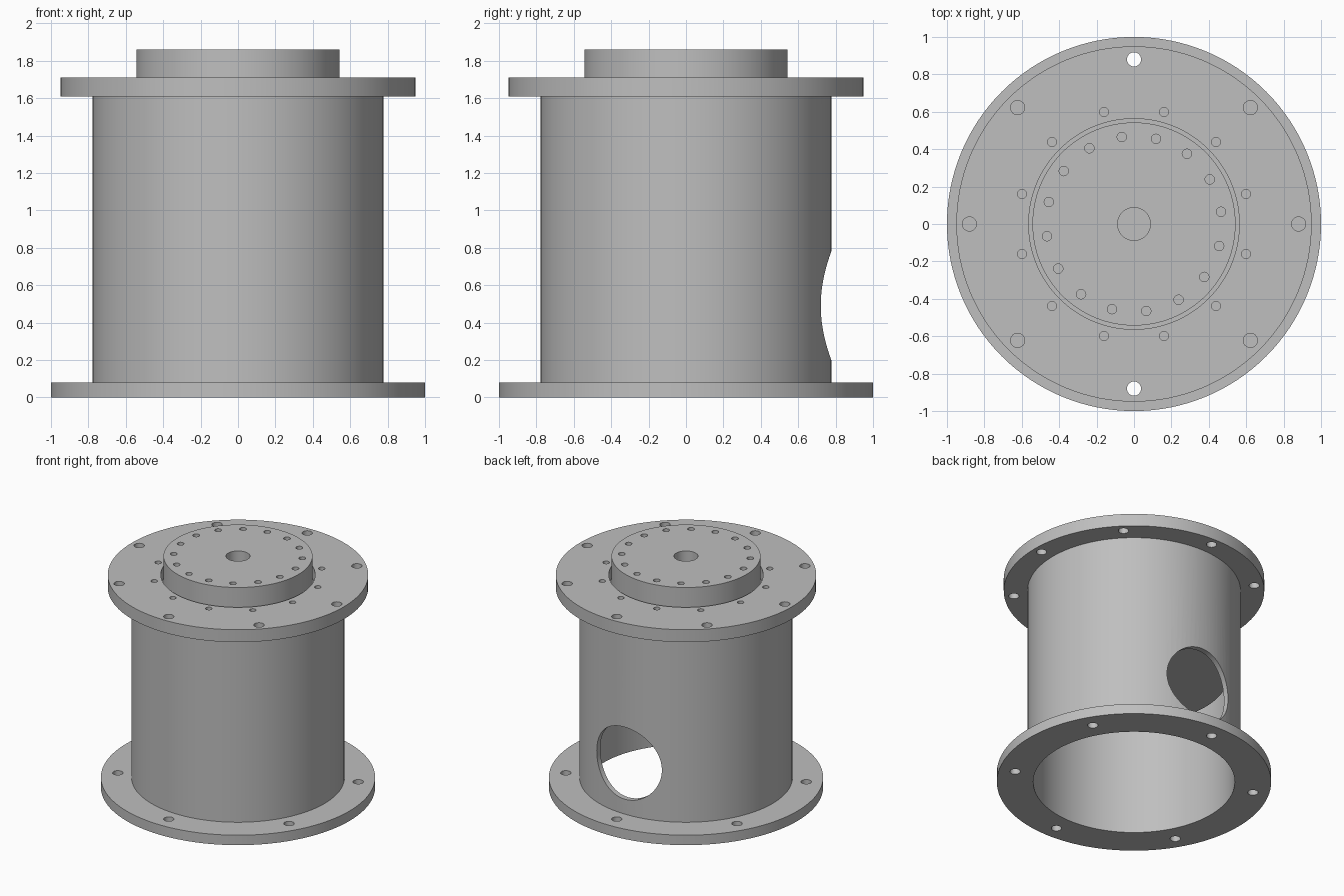
import bpy, bmesh
from math import cos, sin, radians, tau
from mathutils import Matrix

default = bpy.data.objects.get("Cube")
if default:
    bpy.data.objects.remove(default, do_unlink=True)

# One plain grey for every part
grey = bpy.data.materials.new("machined grey")
grey.use_nodes = True
colour = (0.52, 0.52, 0.52, 1)
grey.diffuse_color = colour
grey.node_tree.nodes["Principled BSDF"].inputs["Base Color"].default_value = colour


def finish(name, bm):
    bmesh.ops.recalc_face_normals(bm, faces=bm.faces)
    mesh = bpy.data.meshes.new(name)
    bm.to_mesh(mesh)
    bm.free()
    mesh.materials.append(grey)
    obj = bpy.data.objects.new(name, mesh)
    bpy.context.collection.objects.link(obj)
    return obj


def add_cylinder(bm, radius, z0, z1, x=0, y=0, segments=32):
    bmesh.ops.create_cone(bm, cap_ends=True, segments=segments, radius1=radius,
                          radius2=radius, depth=z1 - z0,
                          matrix=Matrix.Translation((x, y, (z0 + z1) / 2)))


def disc(name, radius, z0, z1, segments=128):
    bm = bmesh.new()
    add_cylinder(bm, radius, z0, z1, segments=segments)
    return finish(name, bm)


def ring(name, inner, outer, z0, z1, segments=128):
    """Hollow cylinder with a rectangular cross-section."""
    bm = bmesh.new()
    profile = [(inner, z0), (outer, z0), (outer, z1), (inner, z1)]
    loops = [[bm.verts.new((r * cos(tau * i / segments), r * sin(tau * i / segments), z))
              for i in range(segments)] for r, z in profile]
    for k in range(4):
        a, b = loops[k], loops[(k + 1) % 4]
        for i in range(segments):
            j = (i + 1) % segments
            bm.faces.new((a[i], a[j], b[j], b[i]))
    return finish(name, bm)


def bolt_circle(bm, count, circle, start, radius, z0, z1):
    for i in range(count):
        a = radians(start) + tau * i / count
        add_cylinder(bm, radius, z0, z1, circle * cos(a), circle * sin(a))


def cut(obj, bm):
    """Subtract the cutter mesh and throw it away."""
    cutter = finish("cutter", bm)
    cutter.hide_render = True
    mod = obj.modifiers.new("holes", "BOOLEAN")
    mod.operation = "DIFFERENCE"
    mod.solver = "EXACT"
    mod.object = cutter
    bpy.context.view_layer.objects.active = obj
    bpy.ops.object.modifier_apply(modifier=mod.name)
    bpy.data.objects.remove(cutter, do_unlink=True)


# Base flange with six bolt holes
base = ring("base_flange", 0.735, 1.0, 0, 0.08)
bm = bmesh.new()
bolt_circle(bm, 6, 0.88, 90, 0.038, -0.1, 0.2)
cut(base, bm)

# Tube with a round access opening through the back wall
tube = ring("tube", 0.735, 0.777, 0.08, 1.61)
bm = bmesh.new()
add_cylinder(bm, 0.29, 0.3, 1.2, segments=96)
bmesh.ops.transform(bm, verts=bm.verts,
                    matrix=Matrix.Translation((0, 0, 0.49)) @ Matrix.Rotation(radians(-90), 4, "X"))
cut(tube, bm)

# Top flange with outer and inner bolt circles
top = ring("top_flange", 0.563, 0.95, 1.61, 1.71)
bm = bmesh.new()
bolt_circle(bm, 8, 0.88, 0, 0.038, 1.5, 1.8)
bolt_circle(bm, 12, 0.62, 15, 0.024, 1.5, 1.8)
cut(top, bm)

# Rotating disc with blind bolt holes and a centre bore
rotor = disc("rotor_disc", 0.543, 1.61, 1.86)
bm = bmesh.new()
bolt_circle(bm, 16, 0.47, 8, 0.025, 1.72, 2)
add_cylinder(bm, 0.088, 1.66, 2, segments=48)
cut(rotor, bm)

# Drive housing hanging inside the tube
housing = disc("drive_housing", 0.685, 0.89, 1.61)

for obj in (base, tube, top, rotor, housing):
    bpy.ops.object.select_all(action="DESELECT")
    obj.select_set(True)
    bpy.context.view_layer.objects.active = obj
    bpy.ops.object.shade_smooth_by_angle(angle=radians(30))
